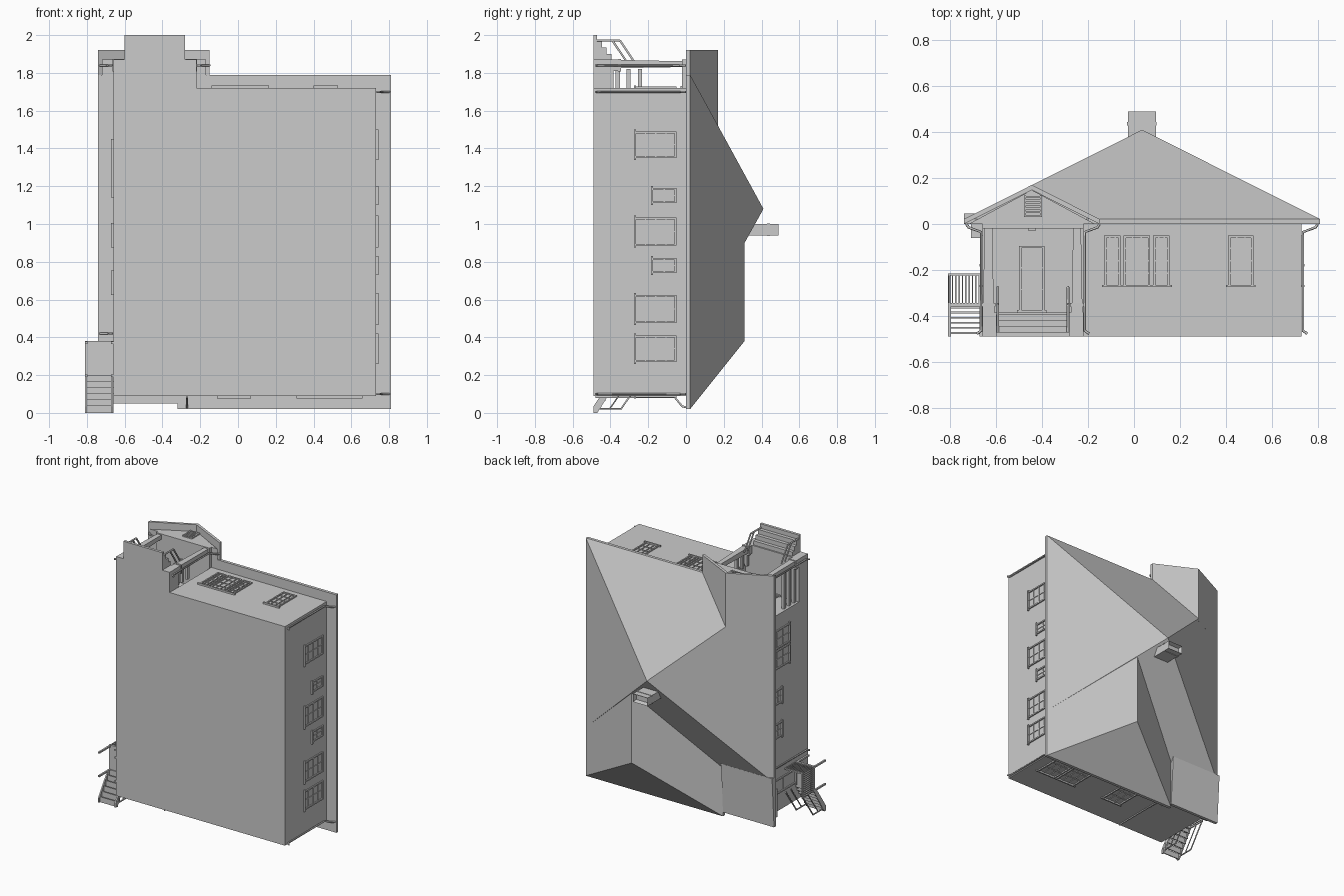
import bpy, bmesh
from mathutils import Vector

if "Cube" in bpy.data.objects:
    bpy.data.objects.remove(bpy.data.objects["Cube"])

grey = bpy.data.materials.new("plain_grey")
grey.use_nodes = True
GREY = (0.6, 0.6, 0.6, 1)
grey.diffuse_color = GREY
grey.node_tree.nodes["Principled BSDF"].inputs["Base Color"].default_value = GREY


def finish(name, bm):
    bmesh.ops.recalc_face_normals(bm, faces=bm.faces)
    mesh = bpy.data.meshes.new(name)
    bm.to_mesh(mesh)
    bm.free()
    mesh.materials.append(grey)
    obj = bpy.data.objects.new(name, mesh)
    bpy.context.collection.objects.link(obj)
    return obj


def add_box(bm, x, y, z):
    verts = bmesh.ops.create_cube(bm, size=1)["verts"]
    for v in verts:
        v.co = [r[0] + (c + 0.5) * (r[1] - r[0]) for r, c in zip((x, y, z), v.co)]


def boxes(name, parts):
    bm = bmesh.new()
    for p in parts:
        add_box(bm, *p)
    return finish(name, bm)


def hull(name, points):
    bm = bmesh.new()
    verts = [bm.verts.new(p) for p in points]
    out = bmesh.ops.convex_hull(bm, input=verts)
    bmesh.ops.delete(bm, geom=[g for g in out["geom_interior"] if isinstance(g, bmesh.types.BMVert)], context="VERTS")
    bmesh.ops.dissolve_limit(bm, angle_limit=0.01, verts=bm.verts, edges=bm.edges)
    return finish(name, bm)


def prism(name, outline, z0, z1):
    bm = bmesh.new()
    face = bm.faces.new([bm.verts.new((x, y, z0)) for x, y in outline])
    out = bmesh.ops.extrude_face_region(bm, geom=[face])
    bmesh.ops.translate(bm, vec=(0, 0, z1 - z0), verts=[g for g in out["geom"] if isinstance(g, bmesh.types.BMVert)])
    return finish(name, bm)


def tube(name, points, radius):
    curve = bpy.data.curves.new(name, "CURVE")
    curve.dimensions = "3D"
    curve.bevel_depth = radius
    curve.bevel_resolution = 1
    curve.use_fill_caps = True
    spline = curve.splines.new("POLY")
    spline.points.add(len(points) - 1)
    for p, co in zip(spline.points, points):
        p.co = (*co, 1)
    curve.materials.append(grey)
    obj = bpy.data.objects.new(name, curve)
    bpy.context.collection.objects.link(obj)


def rect_points(x, z, y):
    return [(a, y, b) for a in x for b in z]


# House body around a recessed corner porch
X0, X1, Z0, Z1, GROUND = -0.66, 0.73, 0.09, 1.72, -0.49
PX, PZ, PB, DECK = -0.22, 1.87, 1.55, -0.385
boxes("main_walls", [((PX, X1), (GROUND, 0.01), (Z0, Z1)), ((X0, PX), (GROUND, 0.01), (Z0, PB))])
boxes("porch_base", [((X0, PX), (GROUND, DECK), (PB, PZ))])
boxes("porch_beam", [((X0, PX), (-0.02, 0.01), (PB, PZ))])

# Hipped main roof, rear wing roof and low rear shed roof
EAVE = (0, 0.022)
hull("main_roof", [p for y in EAVE for p in rect_points((-0.74, 0.81), (0.38, 1.79), y)] + [(0.035, 0.41, 1.08)])
hull("wing_roof", [p for y in EAVE for p in rect_points((-0.32, 0.81), (0.02, 0.9), y)]
     + [(0.23, 0.31, 0.38), (0.23, 0.31, 0.9)])
hull("shed_roof", rect_points((-0.74, -0.32), (0.05, 0.42), 0)
     + rect_points((-0.74, -0.32), (0.05,), 0.022) + rect_points((-0.74, -0.32), (0.42,), 0.045))
boxes("shed_bracket", [((-0.71, X0), (-0.06, 0), (Z0, 0.3))])

# Porch gable roof with its vent
RX = -0.445
prism("gable_roof", [(-0.74, 0), (-0.74, 0.022), (RX, 0.17), (-0.15, 0.022), (-0.15, 0), (RX, 0.148)], 1.5, 1.92)
prism("gable_wall", [(-0.72, 0), (RX, 0.148), (-0.17, 0)], PB, PZ)
boxes("gable_vent", [((-0.48, -0.47), (0.03, 0.125), (PZ, 1.88)), ((-0.41, -0.4), (0.03, 0.125), (PZ, 1.88))]
      + [((-0.48, -0.4), (0.03 + i * 0.017, 0.038 + i * 0.017), (PZ, 1.878)) for i in range(6)])
boxes("porch_lamp", [((RX - 0.015, RX + 0.015), (-0.03, -0.018), (1.7, 1.73))])

# Chimney with a sunken flue
chimney = bmesh.new()
add_box(chimney, (-0.027, 0.095), (0.28, 0.49), (0.94, 1.0))
chimney.normal_update()
top = max(chimney.faces, key=lambda f: f.calc_center_median().y)
bmesh.ops.inset_region(chimney, faces=[top], thickness=0.012)
bmesh.ops.translate(chimney, vec=(0, -0.03, 0), verts=top.verts)
finish("chimney", chimney)
boxes("chimney_collar", [((-0.03, 0.098), (0.43, 0.445), (0.937, 0.945)), ((-0.03, 0.098), (0.43, 0.445), (0.995, 1.003))])

# Porch piers, tapered columns and side rails
for side, cx in (("right", -0.634), ("left", -0.248)):
    boxes("pier_" + side, [((cx - 0.026, cx + 0.026), (GROUND, -0.36), (1.81, PZ)),
                           ((cx - 0.03, cx + 0.03), (-0.36, -0.345), (1.807, PZ + 0.003))])
    hull("column_" + side, rect_points((cx - 0.023, cx + 0.023), (1.825, 1.868), -0.345)
         + rect_points((cx - 0.017, cx + 0.017), (1.831, 1.862), -0.02))
    back = PB if side == "right" else Z1
    boxes("porch_rail_" + side, [((cx - 0.01, cx + 0.01), (y, y + 0.022), (back, 1.82)) for y in (-0.372, -0.315, -0.255)])

# Front steps with handrails
boxes("front_steps", [((-0.6, -0.28), (GROUND, -0.47 + 0.025 * i), (1.86, 2.0 - 0.033 * i)) for i in range(4)])
for side, x in (("right", -0.593), ("left", -0.287)):
    tube("step_post_" + side, [(x, -0.48, 1.972), (x, -0.35, 1.972)], 0.006)
    for y in (-0.39, -0.35):
        tube("step_rail_" + side, [(x, y, 1.972), (x, y + 0.075, 1.86)], 0.006)


# Windows and doors: casing, sill and glazing bars laid on a wall
def framed(name, wall, u0, u1, y0, y1, cols, rows, depth=0.009):
    axis, plane, out = WALLS[wall]

    def plate(ua, ub, ya, yb, d):
        span = sorted((plane - out * 0.002, plane + out * d))
        return ((ua, ub), (ya, yb), span) if axis == "z" else (span, (ya, yb), (ua, ub))
    t = 0.01
    parts = [plate(u0, u0 + t, y0, y1, depth), plate(u1 - t, u1, y0, y1, depth),
             plate(u0, u1, y1 - t, y1, depth), plate(u0 - t, u1 + t, y0 - t / 2, y0 + t / 2, depth * 1.4)]
    for i in range(1, cols):
        u = u0 + (u1 - u0) * i / cols
        parts.append(plate(u - 0.003, u + 0.003, y0, y1, depth / 2))
    for i in range(1, rows):
        y = y0 + (y1 - y0) * i / rows
        parts.append(plate(u0, u1, y - 0.003, y + 0.003, depth / 2))
    boxes(name, parts)


WALLS = {"front": ("z", Z1, 1), "back": ("z", Z0, -1), "right": ("x", X0, -1), "left": ("x", X1, 1), "porch": ("z", PB, 1)}
LOW, MID, HEAD = -0.27, -0.18, -0.05
for i, (a, b) in enumerate([(-0.13, -0.058), (-0.045, 0.07), (0.083, 0.155), (0.41, 0.52)]):
    framed(f"front_window_{i}", "front", a, b, LOW, HEAD, 3, 4)
for i, (z, w, low) in enumerate([(1.42, 0.07, LOW), (1.15, 0.04, MID), (0.96, 0.075, LOW),
                                 (0.78, 0.04, MID), (0.55, 0.075, LOW), (0.34, 0.07, LOW)]):
    framed(f"left_window_{i}", "left", z - w, z + w, low, HEAD, 2, 2 if low == MID else 4)
for i, (z, w, low) in enumerate([(1.37, 0.07, LOW), (1.22, 0.07, LOW), (0.94, 0.055, MID), (0.69, 0.055, MID)]):
    framed(f"right_window_{i}", "right", z - w, z + w, low, HEAD, 2, 3)
for i, (a, b) in enumerate([(0.49, 0.65), (0.32, 0.48), (-0.1, 0.06)]):
    framed(f"back_window_{i}", "back", a, b, LOW, HEAD, 3, 3)
framed("front_door", "porch", -0.5, -0.39, -0.38, -0.095, 1, 3)
framed("side_door", "right", 0.22, 0.33, -0.34, -0.06, 1, 2)

# Downspouts: from the eave back to the wall, down, and kicked out at the foot
for name, x, z, out in [("front_left", X1, 1.7, 1), ("back_left", X1, 0.1, 1), ("porch_left", PX, 1.84, 1),
                        ("porch_right", X0, 1.84, -1), ("rear_right", X0, 0.42, -1)]:
    near = x + out * 0.006
    tube("downspout_" + name, [(x + out * 0.07, 0, z), (x + out * 0.06, -0.015, z), (near, -0.035, z),
                               (near, -0.465, z), (x + out * 0.025, -0.478, z)], 0.006)
tube("downspout_rear", [(-0.27, 0, 0.03), (-0.27, -0.02, 0.035), (-0.27, -0.06, 0.083), (-0.27, -0.48, 0.083)], 0.006)

# Side landing with balustrade and open stairs
LX = -0.805
boxes("landing", [((-0.81, X0), (-0.36, -0.345), (0.19, 0.38))])
boxes("landing_legs", [((x, x + 0.012), (GROUND, -0.35), (z, z + 0.012)) for x in (-0.81, -0.672) for z in (0.19, 0.365)])
bars = [(LX + i * 0.0145, 0.375) for i in range(11)] + [(LX, 0.195 + i * 0.015) for i in range(12)]
boxes("balusters", [((x - 0.003, x + 0.003), (-0.345, -0.22), (z - 0.003, z + 0.003)) for x, z in bars])
boxes("landing_rails", [((-0.81, X0), (-0.225, -0.215), (0.37, 0.38)), ((-0.81, -0.8), (-0.225, -0.215), (0.19, 0.38))])
boxes("stair_treads", [((-0.81, X0), (-0.478 + i * 0.022, -0.47 + i * 0.022), (i * 0.032, 0.04 + i * 0.032)) for i in range(6)])
for x in (LX, -0.668):
    prism_points = [(x + d, y, z) for d in (-0.005, 0.005)
                    for y, z in ((GROUND, 0), (GROUND, 0.035), (-0.385, 0.19), (-0.35, 0.19), (-0.47, 0))]
    hull("stair_stringer", prism_points)
    tube("stair_rail", [(x, -0.22, 0.2), (x, -0.345, 0.02)], 0.005)
    tube("stair_mid_rail", [(x, -0.28, 0.2), (x, -0.405, 0.02)], 0.004)
    tube("stair_post", [(x, -0.48, 0.022), (x, -0.34, 0.022)], 0.005)
